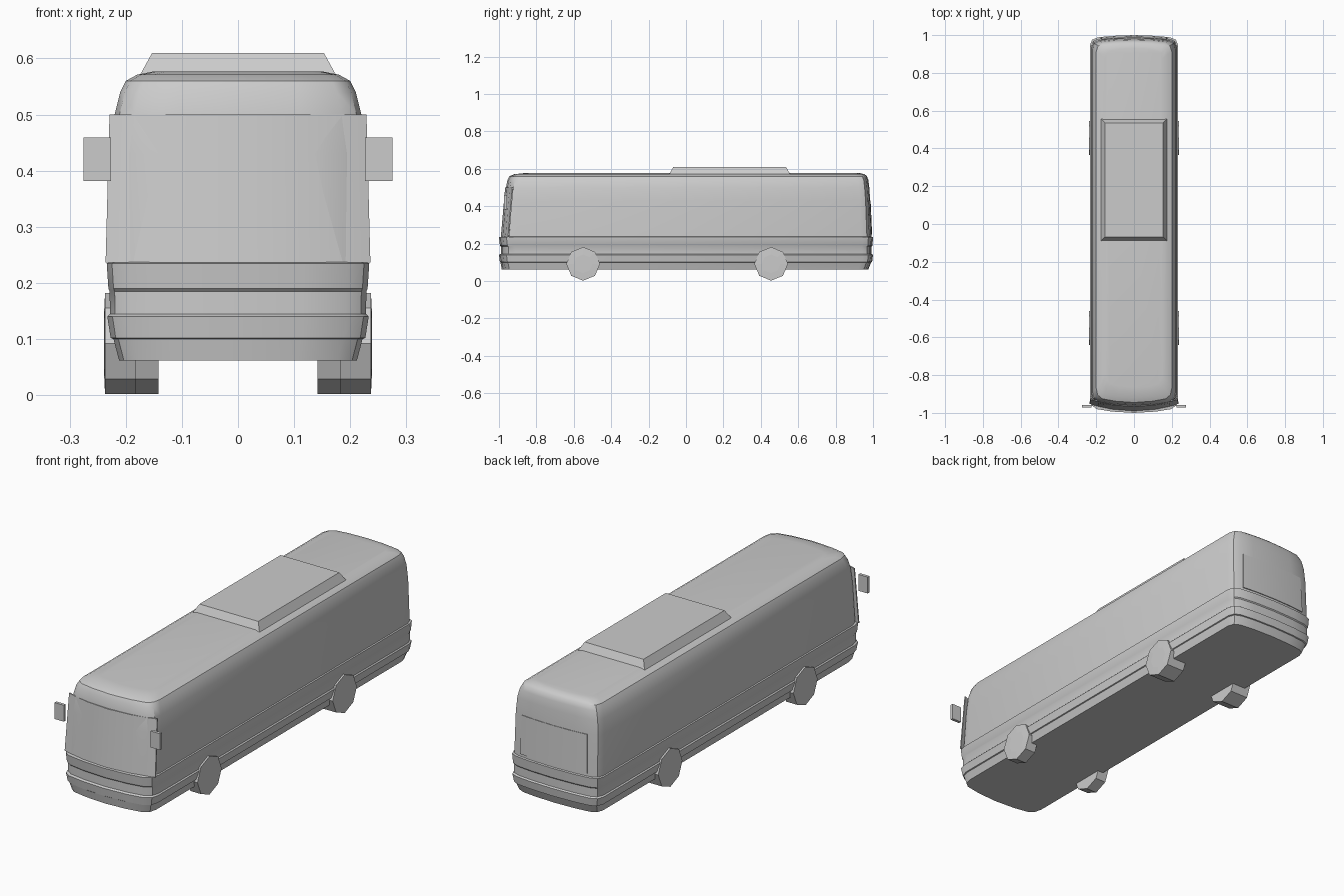
import bpy, bmesh, math
from mathutils import Matrix, Vector

if "Cube" in bpy.data.objects:
    bpy.data.objects.remove(bpy.data.objects["Cube"], do_unlink=True)

grey = bpy.data.materials.new("light grey")
grey.use_nodes = True
grey.diffuse_color = (0.6, 0.6, 0.6, 1)
grey.node_tree.nodes["Principled BSDF"].inputs["Base Color"].default_value = (0.6, 0.6, 0.6, 1)


def finish(name, bm, smooth=None):
    bmesh.ops.recalc_face_normals(bm, faces=bm.faces)
    mesh = bpy.data.meshes.new(name)
    bm.to_mesh(mesh)
    bm.free()
    ob = bpy.data.objects.new(name, mesh)
    bpy.context.collection.objects.link(ob)
    mesh.materials.append(grey)
    if smooth:
        bpy.ops.object.select_all(action="DESELECT")
        ob.select_set(True)
        bpy.context.view_layer.objects.active = ob
        bpy.ops.object.shade_smooth_by_angle(angle=math.radians(smooth))
    return ob


def loft(name, rings, smooth=None):
    bm = bmesh.new()
    rows = [[bm.verts.new(p) for p in ring] for ring in rings]
    n = len(rows[0])
    for a, b in zip(rows, rows[1:]):
        for i in range(n):
            j = (i + 1) % n
            bm.faces.new((a[i], a[j], b[j], b[i]))
    bm.faces.new(rows[0])
    bm.faces.new(rows[-1])
    return finish(name, bm, smooth)


def box(name, lo, hi):
    lo, hi = Vector(lo), Vector(hi)
    bm = bmesh.new()
    bmesh.ops.create_cube(bm, size=1)
    for v in bm.verts:
        v.co = (lo + hi) / 2 + v.co * (hi - lo)
    return finish(name, bm)


def outline(z, w, front, back):
    # Bowed ends with rounded corners, mirrored across the middle
    half = [(0.5 * w, back - 0.004), (0.82 * w, back - 0.012), (0.95 * w, back - 0.025),
            (w, back - 0.055), (w, front + 0.075), (0.96 * w, front + 0.04),
            (0.84 * w, front + 0.02), (0.5 * w, front + 0.007)]
    ring = [(0, back)] + half + [(0, front)] + [(-x, y) for x, y in reversed(half)]
    return [(x, y, z) for x, y in ring]


# Body: skirt, bumper ledges, waist rail, sides and rounded roof
body_rows = [
    (0.062, 0.212, -0.985, 0.975), (0.100, 0.222, -0.992, 0.990),
    (0.102, 0.227, -0.995, 0.995), (0.140, 0.233, -1.000, 1.000),
    (0.145, 0.228, -0.990, 0.993), (0.185, 0.229, -0.990, 0.993),
    (0.190, 0.231, -0.995, 0.997), (0.235, 0.234, -1.000, 1.000),
    (0.237, 0.228, -0.985, 0.992), (0.430, 0.225, -0.970, 0.985),
    (0.500, 0.220, -0.962, 0.980), (0.540, 0.210, -0.955, 0.975),
    (0.560, 0.200, -0.945, 0.968), (0.571, 0.180, -0.920, 0.955),
    (0.577, 0.150, -0.865, 0.930)]
loft("body", [outline(*r) for r in body_rows], 32)

# Roof unit with sloping sides
def rectangle(z, inset):
    x, y0, y1 = 0.175 - inset, -0.09 + inset, 0.557 - inset
    return [(-x, y0, z), (x, y0, z), (x, y1, z), (-x, y1, z)]

loft("roof_unit", [rectangle(0.57, 0), rectangle(0.61, 0.022)])


# Curved glass plates at both ends
def plate(name, corners, bow, depth):
    (w0, y0, z0), (w1, y1, z1) = corners
    s = math.copysign(1, y0)
    steps = [-1, -0.95, -0.82, -0.5, 0, 0.5, 0.82, 0.95, 1]
    bm = bmesh.new()
    layers = []
    for d in (0, depth):
        for w, y, z in ((w0, y0, z0), (w1, y1, z1)):
            layers.append([bm.verts.new((w * t, y - s * (bow * t * t + d), z)) for t in steps])
    a, b, c, e = layers
    for p, q in ((a, b), (b, e), (e, c), (c, a)):
        for i in range(len(steps) - 1):
            bm.faces.new((p[i], p[i + 1], q[i + 1], q[i]))
    for i in (0, -1):
        bm.faces.new((a[i], b[i], e[i], c[i]))
    return finish(name, bm, 30)


plate("windscreen", [(0.236, -0.990, 0.236), (0.229, -0.967, 0.5)], 0.038, 0.006)
plate("rear_window", [(0.175, 0.995, 0.25), (0.170, 0.987, 0.43)], 0.009, 0.006)


# Eight-sided wheels with a low hub; the rear pair is wider
def wheel(name, side, y, inner):
    bm = bmesh.new()
    outer = 0.237
    bmesh.ops.create_cone(bm, cap_ends=True, segments=8, radius1=0.09, radius2=0.09,
                          depth=outer - inner)
    cap = max(bm.faces, key=lambda f: f.calc_center_median().z)
    bmesh.ops.inset_individual(bm, faces=[cap], thickness=0.04, depth=0.002)
    bm.transform(Matrix.Translation((side * (outer + inner) / 2, y, 0.092))
                 @ Matrix.Rotation(side * math.pi / 2, 4, "Y"))
    finish(name, bm)


for label, side in (("left", 1), ("right", -1)):
    wheel("front_wheel_" + label, side, -0.55, 0.182)
    wheel("rear_wheel_" + label, side, 0.455, 0.142)
    # Door mirrors
    xs = sorted((side * 0.226, side * 0.275))
    box("mirror_" + label, (xs[0], -0.972, 0.382), (xs[1], -0.958, 0.459))
